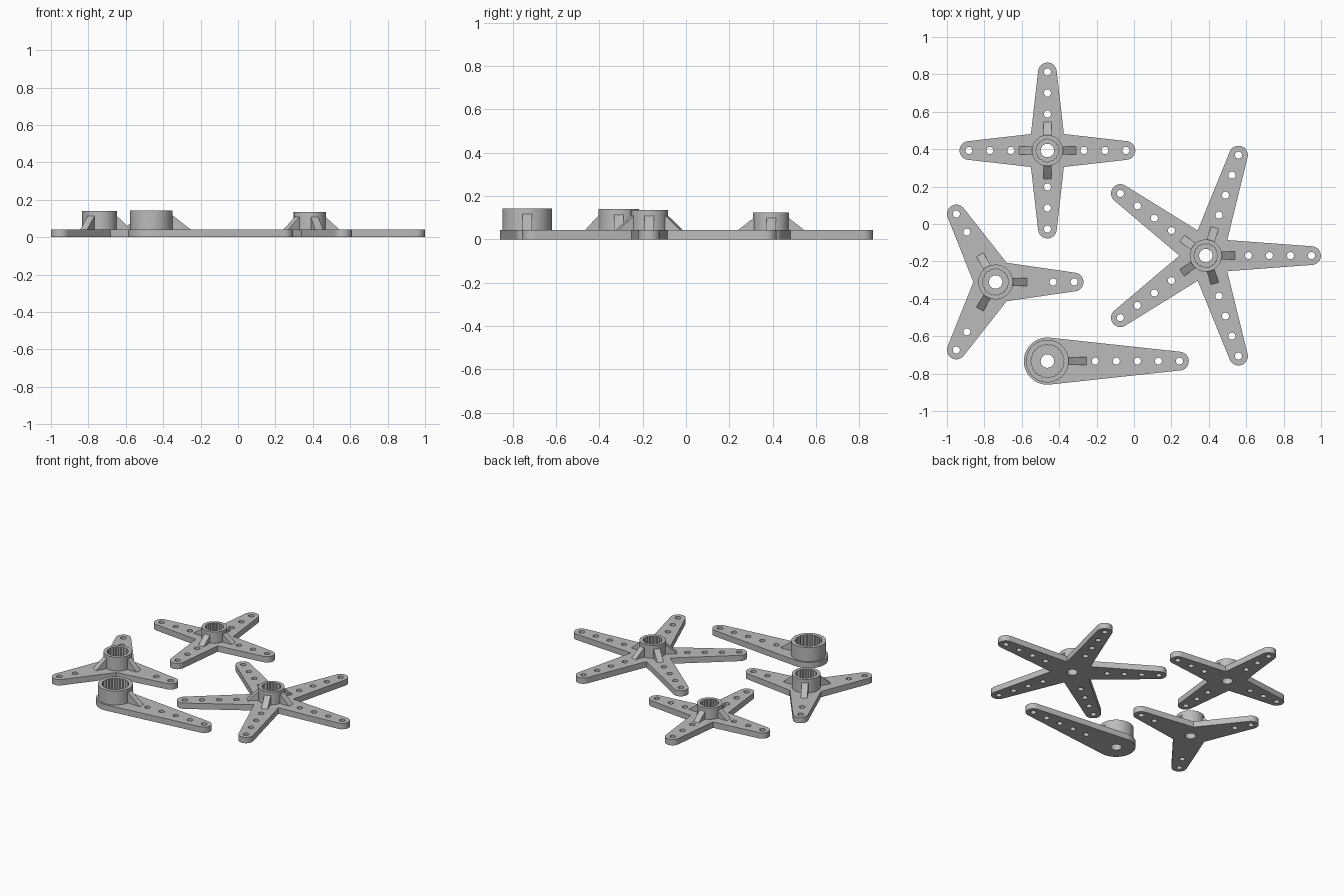
import bpy, bmesh
from math import acos, cos, sin, pi, tau
from mathutils import Matrix

if "Cube" in bpy.data.objects:
    bpy.data.objects.remove(bpy.data.objects["Cube"])

PLATE = 0.042      # plate thickness
TIP = 0.05         # arm tip radius
RIB_W = 0.043

grey = bpy.data.materials.new("grey plastic")
grey.use_nodes = True
grey.diffuse_color = (0.5, 0.5, 0.5, 1)
grey.node_tree.nodes["Principled BSDF"].inputs["Base Color"].default_value = (0.5, 0.5, 0.5, 1)


def add_object(name, mesh, location):
    mesh.materials.clear()
    mesh.materials.append(grey)
    obj = bpy.data.objects.new(name, mesh)
    obj.location = location
    bpy.context.scene.collection.objects.link(obj)
    bpy.ops.object.select_all(action='DESELECT')
    obj.select_set(True)
    bpy.context.view_layer.objects.active = obj
    bpy.ops.object.shade_smooth_by_angle(angle=pi / 6)
    return obj


def arc(cx, cy, r, start, end, steps):
    return [(cx + r * cos(start + (end - start) * i / steps),
             cy + r * sin(start + (end - start) * i / steps)) for i in range(steps + 1)]


def circle(cx, cy, r, steps=32):
    return arc(cx, cy, r, 0, tau, steps)[:-1]


def turn(points, a):
    return [(x * cos(a) - y * sin(a), x * sin(a) + y * cos(a)) for x, y in points]


def extrude_profile(name, loops, height, location):
    """Solid from a flat outline; the inner loops become holes."""
    curve = bpy.data.curves.new(name, 'CURVE')
    curve.dimensions = '2D'
    curve.fill_mode = 'BOTH'
    curve.extrude = height / 2
    for loop in loops:
        spline = curve.splines.new('POLY')
        spline.points.add(len(loop) - 1)
        for point, (x, y) in zip(spline.points, loop):
            point.co = (x, y, 0, 1)
        spline.use_cyclic_u = True
    helper = bpy.data.objects.new(name + " outline", curve)
    bpy.context.scene.collection.objects.link(helper)
    bpy.context.view_layer.update()
    evaluated = helper.evaluated_get(bpy.context.evaluated_depsgraph_get())
    mesh = bpy.data.meshes.new_from_object(evaluated)
    bpy.data.objects.remove(helper)
    bm = bmesh.new()
    bm.from_mesh(mesh)
    bmesh.ops.translate(bm, verts=bm.verts, vec=(0, 0, height / 2))
    bmesh.ops.remove_doubles(bm, verts=bm.verts, dist=1e-5)
    bmesh.ops.recalc_face_normals(bm, faces=bm.faces)
    bm.to_mesh(mesh)
    bm.free()
    return add_object(name, mesh, location)


def star_outline(arms, base, length):
    """Tapered arms with round tips, joined at their straight sides."""
    phi = acos((base - TIP) / length)
    points = []
    for k in range(arms):
        arm = arc(length, 0, TIP, -phi, phi, 20)
        if arms == 1:
            arm += arc(0, 0, base, phi, tau - phi, 48)
        else:
            d = base / cos(phi - pi / arms)
            arm.append((d * cos(pi / arms), d * sin(pi / arms)))
        points += turn(arm, tau * k / arms)
    return points


def rib(name, inner, outer, top, angle, location):
    bm = bmesh.new()
    base = PLATE - 0.004
    profile = [(inner, base), (outer, base), (outer, PLATE), (inner, top)]
    face = bm.faces.new([bm.verts.new((x, -RIB_W / 2, z)) for x, z in profile])
    side = bmesh.ops.extrude_face_region(bm, geom=[face])
    bmesh.ops.translate(bm, vec=(0, RIB_W, 0),
                        verts=[v for v in side["geom"] if isinstance(v, bmesh.types.BMVert)])
    bmesh.ops.recalc_face_normals(bm, faces=bm.faces)
    bmesh.ops.transform(bm, matrix=Matrix.Rotation(angle, 4, 'Z'), verts=bm.verts)
    mesh = bpy.data.meshes.new(name)
    bm.to_mesh(mesh)
    bm.free()
    add_object(name, mesh, location)


def horn(name, x, y, arms, base, length, holes, hub_r, socket_r, top, rib_end, teeth):
    # flat plate with a centre bore and a row of holes along each arm
    loops = [star_outline(arms, base, length), circle(0, 0, 0.036)]
    for k in range(arms):
        for i in range(holes):
            loops.append(turn(circle(length - i * 0.1125, 0, 0.019, 16), tau * k / arms))
    extrude_profile(name + "_plate", loops, PLATE, (x, y, 0))
    # hub with a toothed socket
    socket = []
    for i in range(teeth * 2):
        r = socket_r + (0.003 if i % 2 else -0.003)
        socket.append((r * cos(pi * i / teeth), r * sin(pi * i / teeth)))
    extrude_profile(name + "_hub", [circle(0, 0, hub_r, 64), socket], top - PLATE, (x, y, PLATE))
    # sloping ribs between hub and arms
    for k in range(arms):
        rib(f"{name}_rib_{k + 1}", hub_r - 0.01, rib_end, top - 0.018, tau * k / arms, (x, y, 0))


horn("cross_horn", -0.463, 0.393, 4, 0.0975, 0.42, 3, 0.083, 0.06, 0.123, 0.153, 21)
horn("three_arm_horn", -0.74, -0.31, 3, 0.11, 0.42, 2, 0.093, 0.069, 0.14, 0.168, 21)
horn("five_arm_horn", 0.384, -0.169, 5, 0.0914, 0.565, 4, 0.086, 0.062, 0.134, 0.157, 21)
horn("single_arm_horn", -0.463, -0.733, 1, 0.126, 0.706, 5, 0.114, 0.087, 0.142, 0.209, 25)
